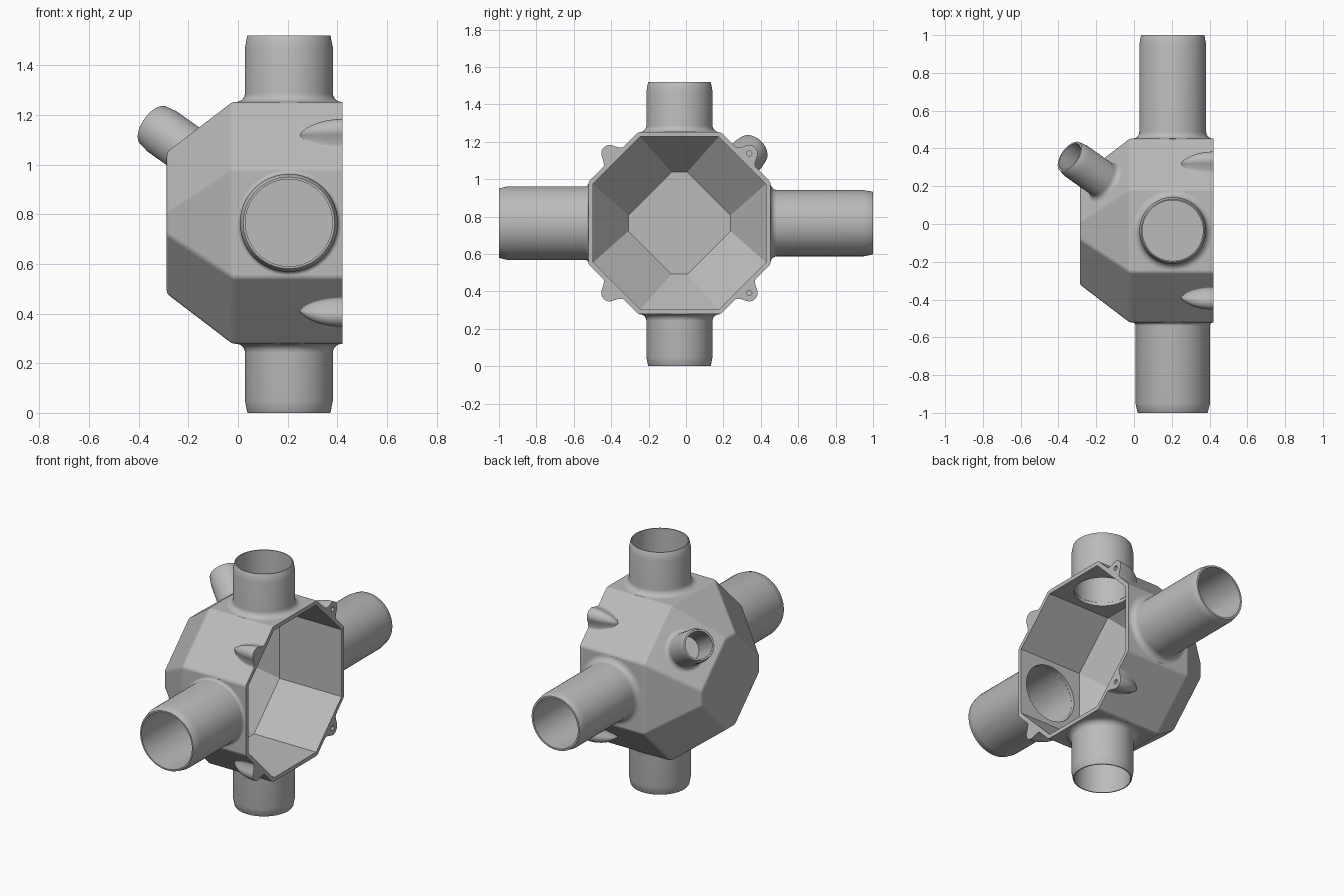
import bpy
import bmesh
import math
from mathutils import Vector, Matrix

cube = bpy.data.objects.get("Cube")
if cube:
    bpy.data.objects.remove(cube)

CENTRE = Vector((0.205, -0.035, 0.765))   # where the main pipe axes cross
RIM_X = 0.42
HALF = 0.487                              # centre to flat side of the body

grey = bpy.data.materials.new("Plain grey")
grey.use_nodes = True
grey.diffuse_color = (0.5, 0.5, 0.5, 1)
grey.node_tree.nodes["Principled BSDF"].inputs["Base Color"].default_value = (0.5, 0.5, 0.5, 1)


def make_object(name, bm):
    bmesh.ops.recalc_face_normals(bm, faces=bm.faces[:])
    mesh = bpy.data.meshes.new(name)
    bm.to_mesh(mesh)
    bm.free()
    mesh.materials.append(grey)
    obj = bpy.data.objects.new(name, mesh)
    bpy.context.collection.objects.link(obj)
    return obj


def activate(obj):
    bpy.ops.object.select_all(action='DESELECT')
    obj.select_set(True)
    bpy.context.view_layer.objects.active = obj


def smooth(obj):
    activate(obj)
    bpy.ops.object.shade_smooth_by_angle(angle=math.radians(32))


def subtract(obj, cutter):
    mod = obj.modifiers.new("cut", 'BOOLEAN')
    mod.operation = 'DIFFERENCE'
    mod.solver = 'EXACT'
    mod.object = cutter
    activate(obj)
    bpy.ops.object.modifier_apply(modifier=mod.name)
    bpy.data.objects.remove(cutter)


def loft(sections):
    """Skin a list of equal-length point rings and cap both ends."""
    bm = bmesh.new()
    rings = [[bm.verts.new(p) for p in s] for s in sections]
    n = len(rings[0])
    for a, b in zip(rings, rings[1:]):
        for i in range(n):
            j = (i + 1) % n
            bm.faces.new((a[i], a[j], b[j], b[i]))
    bm.faces.new(rings[0])
    bm.faces.new(rings[-1])
    return bm


def octagon(x, h, t):
    """Octagon at x: h to the flat sides, t half the flat side length."""
    pts = [(t, h), (h, t), (h, -t), (t, -h), (-t, -h), (-h, -t), (-h, t), (-t, h)]
    return [(x, CENTRE.y + y, CENTRE.z + z) for y, z in pts]


def placed(origin, direction):
    return Matrix.Translation(origin) @ direction.to_track_quat('Z', 'Y').to_matrix().to_4x4()


def cylinder(origin, direction, radius, start, end, segments=64):
    bm = bmesh.new()
    bmesh.ops.create_cone(bm, cap_ends=True, segments=segments, radius1=radius,
                          radius2=radius, depth=end - start,
                          matrix=Matrix.Translation((0, 0, (start + end) / 2)))
    bm.transform(placed(origin, direction))
    return make_object("cutter", bm)


def pipe(name, origin, direction, outer, bore, tip, length, flare, segments=64):
    """Hollow pipe with a filleted root and a tapered end."""
    prof = [(bore, -0.004), (outer + flare, -0.004)]
    for k in range(7):
        a = k / 6 * math.pi / 2
        prof.append((outer + flare * (1 - math.sin(a)), flare * (1 - math.cos(a))))
    prof += [(outer, length - 0.05), (outer - 0.003, length - 0.035),
             (tip + 0.002, length - 0.003), (tip, length), (bore, length)]
    bm = bmesh.new()
    rings = []
    for k in range(segments):
        a = 2 * math.pi * k / segments
        rings.append([bm.verts.new((r * math.cos(a), r * math.sin(a), z)) for r, z in prof])
    for k in range(segments):
        a, b = rings[k], rings[(k + 1) % segments]
        for i in range(len(prof)):
            j = (i + 1) % len(prof)
            bm.faces.new((a[i], a[j], b[j], b[i]))
    bm.transform(placed(origin, direction))
    smooth(make_object(name, bm))


# Body: octagonal shell tapering to a blunt diamond, with softened outer edges
bm = loft([octagon(-0.287, 0.285, 0.047), octagon(-0.022, HALF, 0.22),
           octagon(RIM_X, HALF, 0.22)])
soft = [e for e in bm.edges if not all(v.co.x > RIM_X - 0.01 for v in e.verts)]
bmesh.ops.bevel(bm, geom=soft, offset=0.012, segments=3, profile=0.5, affect='EDGES')
body = make_object("body_shell", bm)
subtract(body, make_object("cutter", loft([
    octagon(-0.262, 0.273, 0.042), octagon(-0.011, 0.462, 0.21),
    octagon(RIM_X + 0.1, 0.462, 0.21)])))

# Pipes: name, origin on the body, direction, outer, bore, tip, length, fillet
diag_dir = Vector((-math.sqrt(2), 1, 1)).normalized()
diag_face = Vector((-0.153, 0.225, 1.025))
pipes = []
for name, axis, outer, bore, tip, length in (
        ("top_pipe", (0, 0, 1), 0.177, 0.16, 0.166, 0.268),
        ("bottom_pipe", (0, 0, -1), 0.177, 0.16, 0.166, 0.278),
        ("front_pipe", (0, -1, 0), 0.197, 0.175, 0.184, 0.478),
        ("back_pipe", (0, 1, 0), 0.177, 0.155, 0.166, 0.548)):
    d = Vector(axis)
    pipes.append((name, CENTRE + d * HALF, d, outer, bore, tip, length, 0.213 - outer))
pipes.append(("small_angled_pipe", diag_face, diag_dir, 0.1, 0.08, 0.09, 0.265, 0.03))

for p in pipes:
    subtract(body, cylinder(p[1], p[2], p[4] + 0.001, -0.1, 0.1))
    pipe(*p)
smooth(body)
weighted = body.modifiers.new("even_shading", 'WEIGHTED_NORMAL')
weighted.keep_sharp = True


# Screw lugs: flared bumps that fade into the diagonal sides
def bump(u):
    """Lug height over the side: round crown running into a concave flare."""
    u = abs(u)
    if u < 0.041:
        return 0.0275 + math.sqrt(0.045 ** 2 - u ** 2)
    return 0.046 * max(0, (0.075 - u) / 0.034) ** 1.6


FACE_D = (HALF + 0.22) / math.sqrt(2)
for side_y, y_name in ((-1, "front"), (1, "back")):
    for side_z, z_name in ((-1, "lower"), (1, "upper")):
        normal = Vector((0, side_y, side_z)).normalized()
        tangent = Vector((0, -side_z, side_y)).normalized()
        base = Vector((0, CENTRE.y, CENTRE.z)) + normal * FACE_D
        sections = []
        for k in range(13):
            s = k / 12
            x = 0.25 + (RIM_X - 0.25) * s ** 1.5
            size = max(0.03, math.sin(s * math.pi / 2))
            ring = [(u / 24 * 0.075, bump(u / 24 * 0.075)) for u in range(-24, 25)]
            ring = [(-0.075, -0.003)] + ring + [(0.075, -0.003)]
            sections.append([Vector((x, 0, 0)) + base + tangent * u * size
                             + normal * (v * size if v > 0 else v) for u, v in ring])
        lug = make_object(f"{z_name}_{y_name}_screw_lug", loft(sections))
        hole_at = Vector((RIM_X, 0, 0)) + base + normal * 0.0275
        subtract(lug, cylinder(hole_at, Vector((-1, 0, 0)), 0.014, -0.02, 0.07, 24))
        smooth(lug)
